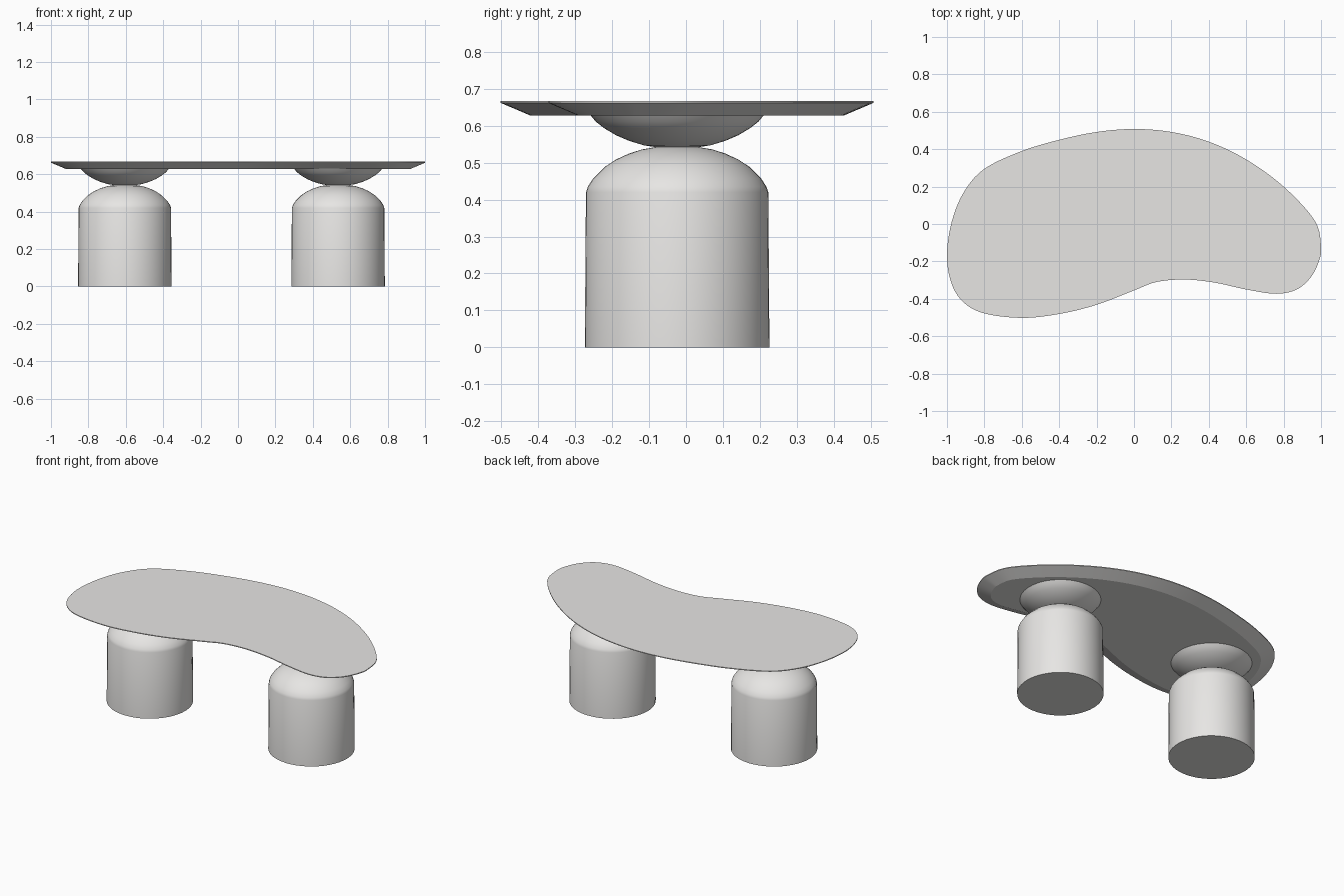
import bpy, bmesh, math
from mathutils import Vector

if "Cube" in bpy.data.objects:
    bpy.data.objects.remove(bpy.data.objects["Cube"])

stone = bpy.data.materials.new("warm light grey")
stone.diffuse_color = (0.8, 0.79, 0.775, 1)
stone.use_nodes = True
stone.node_tree.nodes["Principled BSDF"].inputs["Base Color"].default_value = stone.diffuse_color


def finish(name, bm, angle):
    bmesh.ops.recalc_face_normals(bm, faces=bm.faces[:])
    mesh = bpy.data.meshes.new(name)
    bm.to_mesh(mesh)
    bm.free()
    mesh.materials.append(stone)
    ob = bpy.data.objects.new(name, mesh)
    bpy.context.collection.objects.link(ob)
    bpy.ops.object.select_all(action='DESELECT')
    ob.select_set(True)
    bpy.context.view_layer.objects.active = ob
    bpy.ops.object.shade_smooth_by_angle(angle=math.radians(angle))
    return ob


def skin(name, rings, angle):
    """Join equal-length rings of points and cap both ends."""
    bm = bmesh.new()
    loops = [[bm.verts.new(p) for p in ring] for ring in rings]
    n = len(loops[0])
    for a, b in zip(loops, loops[1:]):
        for i in range(n):
            j = (i + 1) % n
            bm.faces.new((a[i], a[j], b[j], b[i]))
    bm.faces.new(loops[0][::-1])
    bm.faces.new(loops[-1])
    return finish(name, bm, angle)


def lathe(name, profile, x, y, segments=48):
    turn = [math.tau * i / segments for i in range(segments)]
    rings = [[(x + r * math.cos(t), y + r * math.sin(t), z) for t in turn]
             for r, z in profile]
    return skin(name, rings, 40)


def closed_curve(points, steps=5):
    """Closed Catmull-Rom curve through the points."""
    pts = [Vector(p) for p in points]
    n, out = len(pts), []
    for i in range(n):
        a, b, c, d = (pts[(i + k) % n] for k in (-1, 0, 1, 2))
        for s in range(steps):
            t = s / steps
            out.append(0.5 * (2 * b + (c - a) * t + (2 * a - 5 * b + 4 * c - d) * t**2
                              + (3 * b - a - 3 * c + d) * t**3))
    return out


def inset(curve, dist):
    n, out = len(curve), []
    for i, p in enumerate(curve):
        d = (curve[(i + 1) % n] - curve[i - 1]).normalized()
        out.append(p + Vector((-d.y, d.x)) * dist)
    return out


# Kidney-shaped table top, undercut towards its flat underside
outline = closed_curve([
    (1.0, -0.12), (0.965, 0.02), (0.8, 0.2), (0.6, 0.345), (0.4, 0.44), (0.2, 0.492),
    (0, 0.508), (-0.2, 0.492), (-0.4, 0.45), (-0.6, 0.39), (-0.8, 0.295), (-0.91, 0.17),
    (-0.975, 0.01), (-1.0, -0.17), (-0.975, -0.32), (-0.91, -0.42), (-0.8, -0.478),
    (-0.6, -0.502), (-0.4, -0.481), (-0.2, -0.432), (0, -0.355), (0.12, -0.31),
    (0.27, -0.297), (0.43, -0.313), (0.6, -0.35), (0.76, -0.373), (0.87, -0.35),
    (0.945, -0.285), (0.988, -0.2)])
skin("table_top", [[(p.x, p.y, z) for p in inset(outline, d)]
                   for d, z in ((0.08, 0.628), (0, 0.662), (0, 0.667))], 20)

# Domed pillars with shallow bowls balanced on top
pillar = [(0.25, 0), (0.247, 0.42), (0.242, 0.435), (0.227, 0.458), (0.197, 0.488),
          (0.165, 0.509), (0.13, 0.525), (0.095, 0.536), (0.06, 0.542)]
bowl = [(0.05, 0.541), (0.09, 0.547), (0.13, 0.559), (0.165, 0.574),
        (0.197, 0.593), (0.22, 0.611), (0.236, 0.63)]
for side, x in (("left", -0.605), ("right", 0.535)):
    lathe(side + "_pillar", pillar, x, -0.024)
    lathe(side + "_bowl", bowl, x, -0.024)
